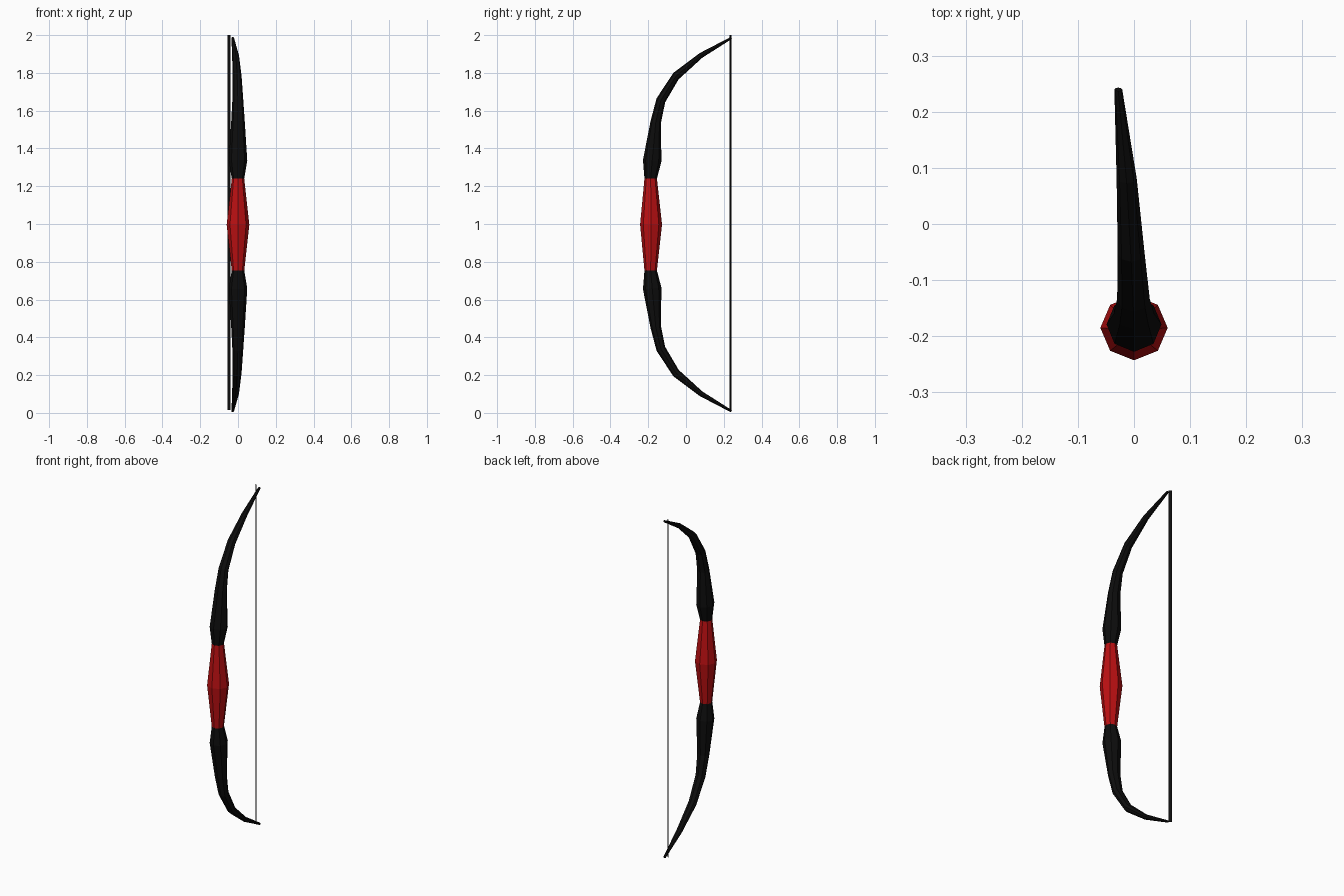
import bpy, bmesh, math
from mathutils import Vector

if "Cube" in bpy.data.objects:
    bpy.data.objects.remove(bpy.data.objects["Cube"])

SIDES = 8
MID_Z = 0.997


def material(name, color):
    m = bpy.data.materials.new(name)
    m.diffuse_color = color
    m.use_nodes = True
    m.node_tree.nodes["Principled BSDF"].inputs["Base Color"].default_value = m.diffuse_color
    return m


black = material("black", (0.004, 0.004, 0.004, 1))
red = material("red", (0.5, 0.005, 0.006, 1))


def finish(name, bm, mat):
    bmesh.ops.recalc_face_normals(bm, faces=bm.faces)
    mesh = bpy.data.meshes.new(name)
    bm.to_mesh(mesh)
    bm.free()
    mesh.materials.append(mat)
    obj = bpy.data.objects.new(name, mesh)
    bpy.context.collection.objects.link(obj)
    return obj


def loft(name, stations, mat, flip=False):
    """Skin octagonal rings; station = (x, y, z, half width, half depth, tilt in degrees)."""
    bm = bmesh.new()
    rings = []
    for x, y, z, w, d, tilt in stations:
        t = math.radians(tilt)
        ring = []
        for i in range(SIDES):
            a = math.tau * i / SIDES
            depth = d * math.sin(a)
            p = Vector((x + w * math.cos(a), y + depth * math.cos(t), z - depth * math.sin(t)))
            if flip:
                p.z = 2 * MID_Z - p.z
            ring.append(bm.verts.new(p))
        rings.append(ring)
    for lo, hi in zip(rings, rings[1:]):
        for i in range(SIDES):
            j = (i + 1) % SIDES
            bm.faces.new((lo[i], lo[j], hi[j], hi[i]))
    bm.faces.new(rings[0])
    bm.faces.new(rings[-1])
    return finish(name, bm, mat)


# Limbs: tapering, curving back towards the string
limb = [
    (0.0, -0.187, 1.24, 0.033, 0.033, 0),
    (0.0, -0.179, 1.335, 0.049, 0.049, 5),
    (0.0, -0.160, 1.54, 0.036, 0.028, 14),
    (-0.001, -0.133, 1.655, 0.029, 0.025, 25),
    (-0.005, -0.053, 1.783, 0.024, 0.022, 50),
    (-0.013, 0.080, 1.893, 0.018, 0.014, 60),
    (-0.028, 0.240, 1.985, 0.007, 0.006, 60),
]
loft("upper_limb", limb, black)
loft("lower_limb", limb, black, flip=True)

# Grip: barrel shaped octagon
grip = [(0.0, -0.187, MID_Z - 0.243, 0.033, 0.033, 0),
        (0.0, -0.185, MID_Z, 0.06, 0.058, 0),
        (0.0, -0.187, MID_Z + 0.243, 0.033, 0.033, 0)]
loft("grip", grip, red)

# Bowstring: flat ribbon beside the limb tips
bm = bmesh.new()
bm.faces.new([bm.verts.new(p) for p in (
    (-0.056, 0.241, 0.015), (-0.040, 0.230, 0.015),
    (-0.040, 0.230, 2.0), (-0.056, 0.241, 2.0))])
finish("bowstring", bm, black)
